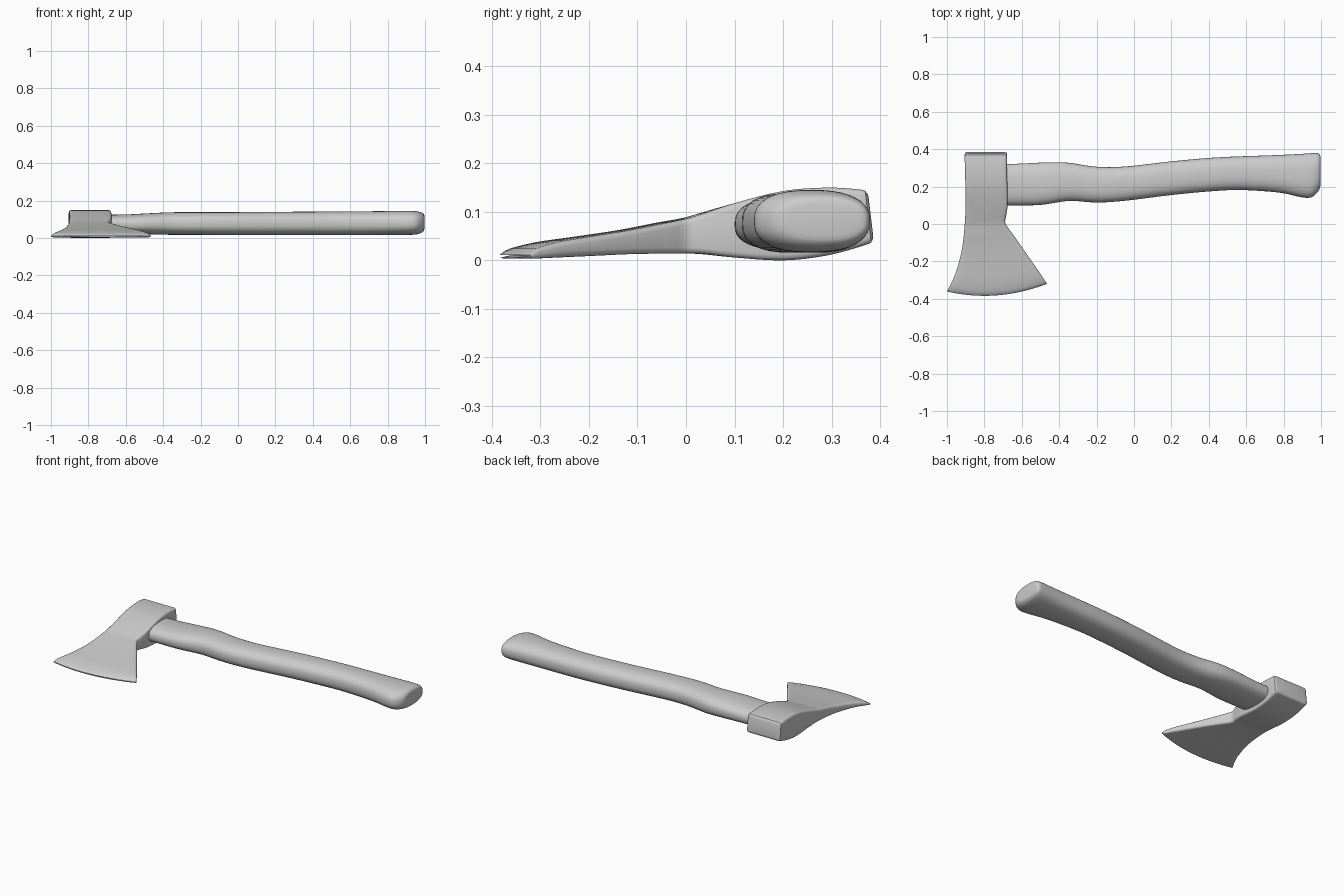
import bpy, bmesh, math

if "Cube" in bpy.data.objects:
    bpy.data.objects.remove(bpy.data.objects["Cube"])


def smooth_rows(rows, steps):
    """Catmull-Rom interpolation between station tuples."""
    out = []
    for i in range(len(rows) - 1):
        p0, p1 = rows[max(i - 1, 0)], rows[i]
        p2, p3 = rows[i + 1], rows[min(i + 2, len(rows) - 1)]
        for s in range(steps):
            t = s / steps
            out.append([0.5 * (2 * b + (c - a) * t + (2 * a - 5 * b + 4 * c - d) * t * t
                               + (3 * b - a - 3 * c + d) * t ** 3)
                        for a, b, c, d in zip(p0, p1, p2, p3)])
    return out + [list(rows[-1])]


def loft(name, rings, angle):
    """Skin a list of equal-length rings and cap both ends."""
    bm = bmesh.new()
    vr = [[bm.verts.new(p) for p in ring] for ring in rings]
    n = len(rings[0])
    for a, b in zip(vr, vr[1:]):
        for i in range(n):
            j = (i + 1) % n
            bm.faces.new((a[i], a[j], b[j], b[i]))
    bm.faces.new(vr[0])
    bm.faces.new(vr[-1])
    bmesh.ops.recalc_face_normals(bm, faces=bm.faces)
    me = bpy.data.meshes.new(name)
    bm.to_mesh(me)
    bm.free()
    ob = bpy.data.objects.new(name, me)
    bpy.context.collection.objects.link(ob)
    bpy.ops.object.select_all(action='DESELECT')
    ob.select_set(True)
    bpy.context.view_layer.objects.active = ob
    bpy.ops.object.shade_smooth_by_angle(angle=math.radians(angle))
    return ob


# Handle: stations of x, y low, y high, z low, z high
handle_rows = [
    (-0.74, .100, .318, .022, .124), (-0.60, .100, .323, .021, .126),
    (-0.50, .102, .328, .020, .131), (-0.40, .117, .330, .018, .136),
    (-0.33, .124, .325, .017, .138), (-0.20, .115, .306, .017, .138),
    (-0.05, .124, .307, .016, .138), (0.20, .155, .335, .016, .140),
    (0.40, .174, .353, .016, .141), (0.55, .182, .361, .016, .142),
    (0.70, .175, .366, .016, .143), (0.80, .164, .370, .016, .144),
    (0.88, .146, .374, .016, .145), (0.925, .140, .377, .017, .145),
    (0.955, .146, .379, .020, .143), (0.98, .168, .379, .027, .137),
    (0.993, .190, .372, .038, .128), (0.997, .210, .358, .050, .117),
]


def oval(x, y0, y1, z0, z1, n=40, power=2.5):
    ring = []
    for i in range(n):
        a = 2 * math.pi * i / n
        c, s = math.cos(a), math.sin(a)
        u = math.copysign(abs(c) ** (2 / power), c)
        v = math.copysign(abs(s) ** (2 / power), s)
        ring.append((x, (y0 + y1) / 2 + u * (y1 - y0) / 2,
                     (z0 + z1) / 2 + v * (z1 - z0) / 2))
    return ring


loft("handle", [oval(*r) for r in smooth_rows(handle_rows, 4)], 50)

# Axe head: left x, left y, right x, right y, bow, z low, z high, slant
head_rows = [
    (-.893, .381, -.692, .381, 0, .050, .132, -.12),
    (-.902, .377, -.683, .377, 0, .040, .141, -.12),
    (-.905, .365, -.680, .365, 0, .032, .146, -.10),
    (-.904, .290, -.680, .290, 0, .010, .150, 0),
    (-.901, .200, -.677, .200, 0, .000, .143, 0),
    (-.900, .100, -.676, .100, 0, .006, .118, 0),
    (-.903, .030, -.684, .040, 0, .013, .098, 0),
    (-.906, -.010, -.688, .005, 0, .014, .087, 0),
    (-.910, -.060, -.662, -.035, -.004, .014, .078, 0),
    (-.920, -.135, -.609, -.110, -.010, .013, .063, 0),
    (-.940, -.220, -.550, -.195, -.020, .009, .049, 0),
    (-.965, -.290, -.505, -.260, -.030, .006, .038, 0),
    (-.991, -.342, -.475, -.305, -.038, .004, .024, 0),
    (-1.00, -.361, -.465, -.320, -.041, .005, .011, 0),
]


def slab(xl, yl, xr, yr, bow, z0, z1, slant, across=14):
    """Rounded-rectangle section, bowed across its width."""
    r = min(.012, .35 * (z1 - z0))
    w = xr - xl
    pts = []
    arc = [math.pi / 2 * k / 3 for k in range(4)]
    for k in range(across + 1):
        pts.append((r + (w - 2 * r) * k / across, z1))
    pts += [(w - r + r * math.sin(a), z1 - r + r * math.cos(a)) for a in arc[1:]]
    pts += [(w - r + r * math.cos(a), z0 + r - r * math.sin(a)) for a in arc]
    for k in range(1, across + 1):
        pts.append((w - r - (w - 2 * r) * k / across, z0))
    pts += [(r - r * math.sin(a), z0 + r - r * math.cos(a)) for a in arc[1:]]
    pts += [(r - r * math.cos(a), z1 - r + r * math.sin(a)) for a in arc[:-1]]
    ring = []
    for d, z in pts:
        t = d / w
        y = yl + (yr - yl) * t + bow * 4 * t * (1 - t) + slant * (z - (z0 + z1) / 2)
        ring.append((xl + d, y, z))
    return ring


loft("axe_head", [slab(*r) for r in smooth_rows(head_rows, 4)], 40)
